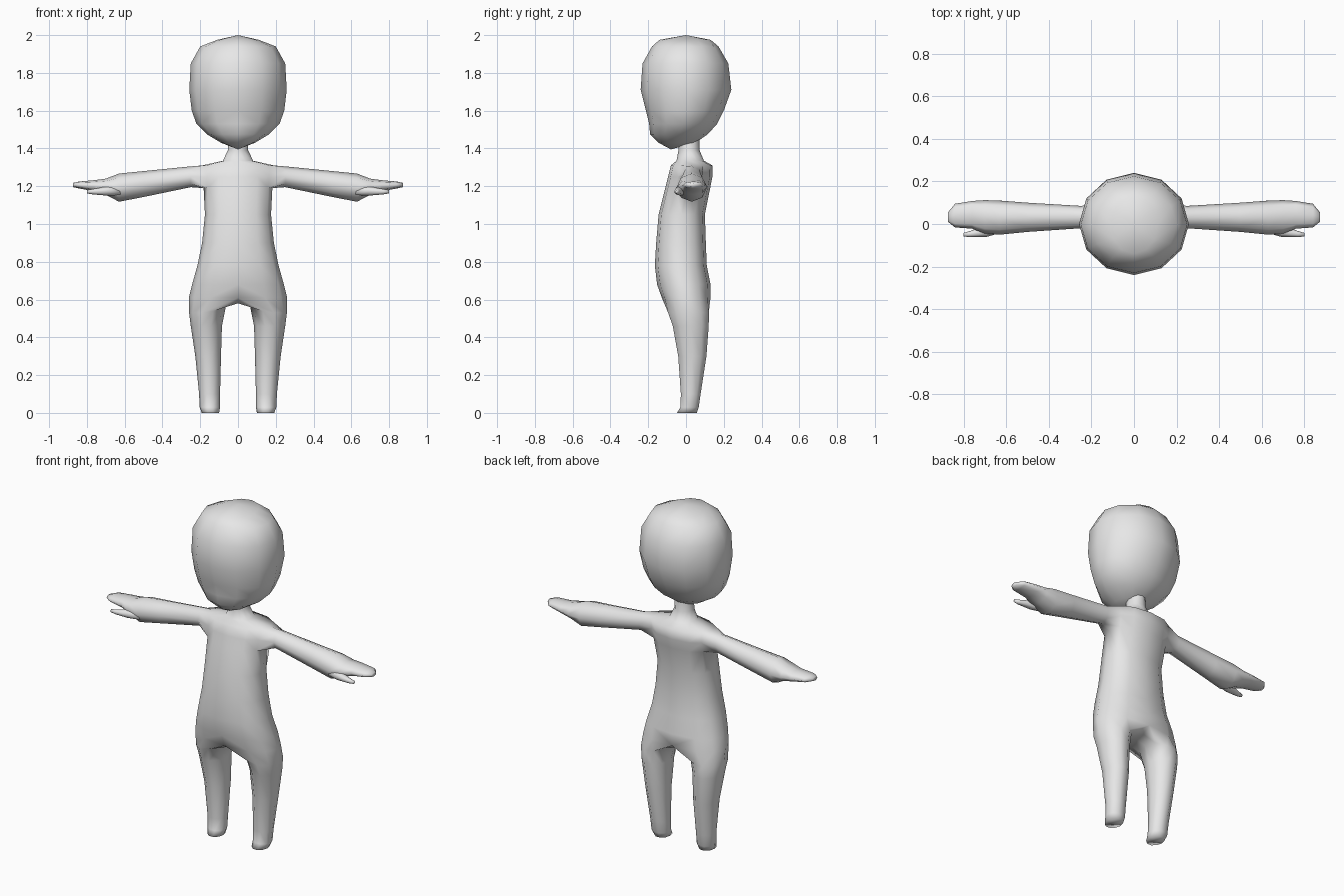
import bpy, bmesh, math

if "Cube" in bpy.data.objects:
    bpy.data.objects.remove(bpy.data.objects["Cube"])

skin = bpy.data.materials.new("plain grey")
skin.diffuse_color = (0.8, 0.8, 0.8, 1)
skin.use_nodes = True
skin.node_tree.nodes["Principled BSDF"].inputs["Base Color"].default_value = skin.diffuse_color


def finish(bm, name):
    """Turn a half mesh (x >= 0) into a smooth mirrored object."""
    bmesh.ops.recalc_face_normals(bm, faces=bm.faces)
    me = bpy.data.meshes.new(name)
    bm.to_mesh(me)
    bm.free()
    me.materials.append(skin)
    me.shade_smooth()
    ob = bpy.data.objects.new(name, me)
    bpy.context.collection.objects.link(ob)
    mirror = ob.modifiers.new("mirror", 'MIRROR')
    mirror.merge_threshold = 0.001


def half_ring(bm, z, rx, front, back, e=1.0):
    """Seven points from front centre round the +x side to back centre."""
    cy, ry = (front + back) / 2, (back - front) / 2
    pts = []
    for i in range(7):
        s, c = math.sin(i * math.pi / 6), math.cos(i * math.pi / 6)
        x = 0 if i in (0, 6) else rx * s ** e
        y = cy - ry * math.copysign(abs(c) ** e, c)
        pts.append(bm.verts.new((x, y, z)))
    return pts


def arm_ring(bm, x, front, back, low, high):
    """Eight points round the arm, starting at the upper front."""
    pts = []
    for i in range(8):
        a = math.radians(135 - 45 * i)
        pts.append(bm.verts.new((x, (front + back) / 2 + (back - front) / 2 * math.cos(a),
                                 (low + high) / 2 + (high - low) / 2 * math.sin(a))))
    return pts


def leg_ring(bm, z, inner, outer, front, back, lift=0.0):
    """Ten points round the leg, index 3 outside and index 8 inside."""
    pts = []
    for i in range(10):
        a = math.radians((i - 3) * 36)
        pts.append(bm.verts.new(((inner + outer) / 2 + (outer - inner) / 2 * math.cos(a),
                                 (front + back) / 2 + (back - front) / 2 * math.sin(a),
                                 z + lift * max(0, -math.cos(a)))))
    return pts


def bridge(bm, a, b, closed=True, skip=()):
    n = len(a)
    for i in range(n if closed else n - 1):
        if i not in skip:
            j = (i + 1) % n
            bm.faces.new((a[i], a[j], b[j], b[i]))


def tube(bm, start, rings):
    """Loft closed rings onto a starting loop and cap the end."""
    for ring in rings:
        bridge(bm, start, ring)
        start = ring
    bm.faces.new(start)


# Head: stacked rings closed at crown and chin
bm = bmesh.new()
rings = [half_ring(bm, *r) for r in (
    (1.975, 0.11, -0.14, 0.13), (1.94, 0.20, -0.18, 0.172),
    (1.85, 0.25, -0.23, 0.224), (1.71, 0.258, -0.24, 0.24),
    (1.60, 0.245, -0.212, 0.20), (1.53, 0.22, -0.195, 0.165),
    (1.475, 0.165, -0.19, 0.115), (1.43, 0.09, -0.145, 0.05))]
for a, b in zip(rings, rings[1:]):
    bridge(bm, a, b, closed=False)
for ring, tip in ((rings[0], (0, 0, 2.0)), (rings[-1], (0, -0.08, 1.395))):
    pole = bm.verts.new(tip)
    for p, q in zip(ring, ring[1:]):
        bm.faces.new((p, q, pole))
finish(bm, "head")

# Body: neck and torso rings, with an opening left for the arm
bm = bmesh.new()
rings = [half_ring(bm, *r) for r in (
    (1.46, 0.05, -0.04, 0.07), (1.39, 0.054, -0.04, 0.072),
    (1.335, 0.08, -0.05, 0.095), (1.31, 0.19, -0.08, 0.14, 0.85),
    (1.25, 0.187, -0.095, 0.14, 0.85), (1.19, 0.182, -0.11, 0.128, 0.85),
    (1.05, 0.175, -0.145, 0.10, 0.85), (0.90, 0.19, -0.158, 0.105, 0.85),
    (0.78, 0.215, -0.165, 0.11, 0.85), (0.68, 0.243, -0.153, 0.13, 0.85),
    (0.61, 0.26, -0.128, 0.13, 0.85))]
for k, (a, b) in enumerate(zip(rings, rings[1:])):
    bridge(bm, a, b, closed=False, skip=(2, 3) if k in (3, 4) else ())

# Arm and flat hand grown from the shoulder opening
A, B, C = rings[3:6]
tube(bm, [A[2], A[3], A[4], B[4], C[4], C[3], C[2], B[2]],
     [arm_ring(bm, *r) for r in (
         (0.25, -0.02, 0.085, 1.195, 1.305), (0.50, -0.037, 0.10, 1.143, 1.28),
         (0.63, -0.05, 0.11, 1.118, 1.267), (0.70, -0.045, 0.112, 1.155, 1.24),
         (0.76, -0.022, 0.108, 1.173, 1.232), (0.84, -0.016, 0.095, 1.188, 1.225),
         (0.873, 0.01, 0.055, 1.195, 1.218))])
bm.verts.remove(B[3])

# Leg grown from the hip ring and the crotch line
crotch = [bm.verts.new((0, y, 0.58)) for y in (0.075, 0.01, -0.06)]
tube(bm, rings[-1] + crotch,
     [leg_ring(bm, *r) for r in (
         (0.53, 0.065, 0.259, -0.10, 0.127, 0.03), (0.46, 0.085, 0.25, -0.075, 0.125),
         (0.30, 0.09, 0.226, -0.045, 0.112), (0.10, 0.095, 0.206, -0.03, 0.08),
         (0.03, 0.095, 0.203, -0.032, 0.07), (0.0, 0.10, 0.192, -0.05, 0.06))])
finish(bm, "body")

# Thumbs beside the hands
bm = bmesh.new()
start = arm_ring(bm, 0.62, -0.04, 0.01, 1.15, 1.20)
bm.faces.new(start)
tube(bm, start, [arm_ring(bm, *r) for r in (
    (0.69, -0.06, -0.005, 1.15, 1.20), (0.77, -0.062, -0.033, 1.157, 1.185),
    (0.80, -0.058, -0.042, 1.162, 1.18))])
finish(bm, "thumbs")
